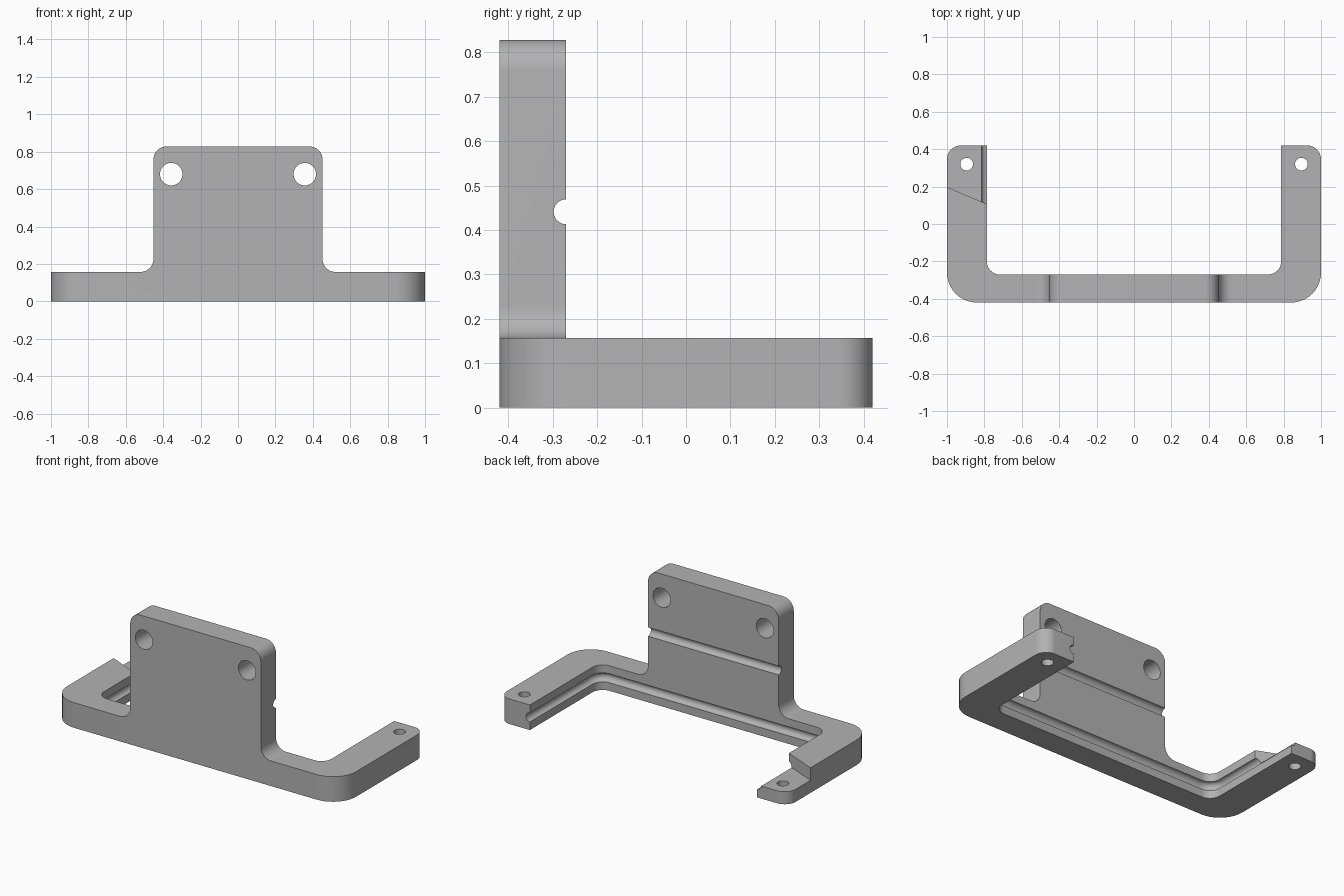
import bpy, bmesh, math
from mathutils import Vector, Matrix

if "Cube" in bpy.data.objects:
    bpy.data.objects.remove(bpy.data.objects["Cube"])

grey = bpy.data.materials.new("matte_grey")
grey.diffuse_color = (0.45, 0.45, 0.45, 1)
grey.use_nodes = True
grey.node_tree.nodes["Principled BSDF"].inputs["Base Color"].default_value = grey.diffuse_color


def rounded(points, steps=10):
    """Outline from (x, y, corner radius) points, with arcs at the corners."""
    out = []
    n = len(points)
    for i, (x, y, r) in enumerate(points):
        p = Vector((x, y))
        if r == 0:
            out.append(p)
            continue
        a = (Vector(points[i - 1][:2]) - p).normalized()
        b = (Vector(points[(i + 1) % n][:2]) - p).normalized()
        centre = p + (a + b) * r          # all rounded corners are square
        for k in range(steps + 1):
            t = k / steps * math.pi / 2
            out.append(centre - b * r * math.cos(t) - a * r * math.sin(t))
    return out


def prism(name, outline, low, high, upright=False):
    """Extrude an outline along z, or along y when upright."""
    def place(p, d):
        return (p.x, d, p.y) if upright else (p.x, p.y, d)
    bm = bmesh.new()
    face = bm.faces.new([bm.verts.new(place(p, low)) for p in outline])
    ext = bmesh.ops.extrude_face_region(bm, geom=[face])
    move = Vector((0, high - low, 0)) if upright else Vector((0, 0, high - low))
    bmesh.ops.translate(bm, vec=move,
                        verts=[v for v in ext["geom"] if isinstance(v, bmesh.types.BMVert)])
    bmesh.ops.recalc_face_normals(bm, faces=bm.faces)
    return finish(name, bm)


def finish(name, bm):
    mesh = bpy.data.meshes.new(name)
    bm.to_mesh(mesh)
    bm.free()
    mesh.materials.append(grey)
    ob = bpy.data.objects.new(name, mesh)
    bpy.context.collection.objects.link(ob)
    return ob


def tube(name, path, radius, sides=24):
    """Round bar swept along a path, with mitred joints."""
    bm = bmesh.new()
    rings = []
    for i, p in enumerate(path):
        d0 = (p - path[max(i - 1, 0)]).normalized()
        d1 = (path[min(i + 1, len(path) - 1)] - p).normalized()
        d = (d0 + d1).normalized()
        side = d.cross(Vector((0, 0, 1)))
        rings.append([bm.verts.new(p + side * radius * math.cos(t) + Vector((0, 0, radius * math.sin(t))))
                      for t in (2 * math.pi * k / sides for k in range(sides))])
    for a, b in zip(rings, rings[1:]):
        for k in range(sides):
            j = (k + 1) % sides
            bm.faces.new((a[k], a[j], b[j], b[k]))
    bm.faces.new(rings[0])
    bm.faces.new(rings[-1])
    bmesh.ops.recalc_face_normals(bm, faces=bm.faces)
    return finish(name, bm)


def drill(name, centre, radius, upright=False):
    bm = bmesh.new()
    turn = Matrix.Rotation(math.pi / 2, 4, "X") if upright else Matrix()
    bmesh.ops.create_cone(bm, cap_ends=True, segments=40, radius1=radius, radius2=radius,
                          depth=0.6, matrix=Matrix.Translation(centre) @ turn)
    return finish(name, bm)


def combine(target, tool, operation):
    mod = target.modifiers.new(operation.lower(), "BOOLEAN")
    mod.operation, mod.solver, mod.object = operation, "EXACT", tool
    bpy.context.view_layer.objects.active = target
    bpy.ops.object.modifier_apply(modifier=mod.name)
    bpy.data.objects.remove(tool)


H = 0.157                      # frame height
FRONT, INNER, BACK = -0.42, -0.27, 0.42
ARM = 0.787                    # inner side of the arms

# U-shaped frame
bracket = prism("bracket", rounded([
    (-1, FRONT, 0.16), (1, FRONT, 0.16), (1, BACK, 0.075), (ARM, BACK, 0),
    (ARM, INNER, 0.07), (-ARM, INNER, 0.07), (-ARM, BACK, 0), (-1, BACK, 0.075)]), 0, H)

# Upright plate with filleted foot
plate = prism("plate", rounded([
    (-0.525, 0.05, 0), (0.525, 0.05, 0), (0.525, H, 0), (0.452, H, 0.07),
    (0.452, 0.828, 0.07), (-0.452, 0.828, 0.07), (-0.452, H, 0.07), (-0.525, H, 0)]),
    FRONT, INNER, upright=True)
combine(bracket, plate, "UNION")

# Groove along the inside of the frame, and across the back of the plate
path = rounded([(-ARM, 0.6, 0), (-ARM, INNER, 0.07), (ARM, INNER, 0.07), (ARM, 0.6, 0)])
combine(bracket, tube("frame_groove", [Vector((p.x, p.y, H / 2)) for p in path], 0.028), "DIFFERENCE")
combine(bracket, tube("plate_groove", [Vector((-0.7, INNER, 0.441)), Vector((0.7, INNER, 0.441))], 0.028),
        "DIFFERENCE")

# Half-height lap at the end of the left arm
lap = [Vector(p) for p in ((-1.1, 0.24), (-0.7, 0.07), (-0.7, 0.6), (-1.1, 0.6))]
combine(bracket, prism("lap_cut", lap, H / 2, 0.4), "DIFFERENCE")

# Screw holes in the plate and arms
for s in (-1, 1):
    combine(bracket, drill("plate_hole", (s * 0.357, -0.345, 0.68), 0.06, True), "DIFFERENCE")
    combine(bracket, drill("arm_hole", (s * 0.895, 0.32, 0.08), 0.034), "DIFFERENCE")

bpy.ops.object.select_all(action="DESELECT")
bracket.select_set(True)
bpy.context.view_layer.objects.active = bracket
bpy.ops.object.shade_smooth_by_angle(angle=math.radians(30))
